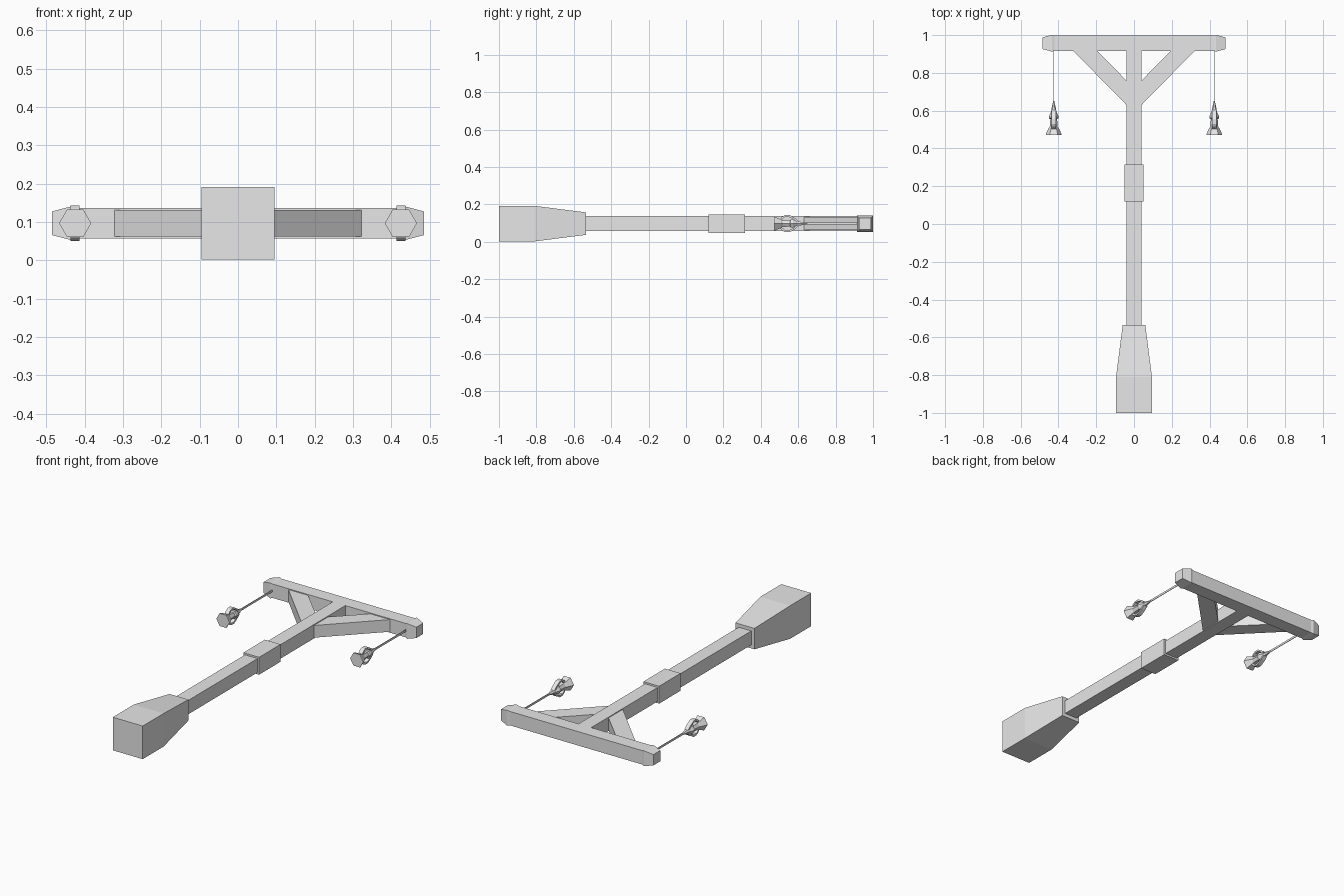
import bpy, bmesh, math
from mathutils import Vector

cube = bpy.data.objects.get("Cube")
if cube:
    bpy.data.objects.remove(cube)

MID = 0.097  # height of the centre line

grey = bpy.data.materials.new("light_grey")
grey.use_nodes = True
grey.diffuse_color = (0.8, 0.8, 0.8, 1)
grey.node_tree.nodes["Principled BSDF"].inputs["Base Color"].default_value = (0.8, 0.8, 0.8, 1)


def finish(name, bm):
    bmesh.ops.recalc_face_normals(bm, faces=bm.faces)
    mesh = bpy.data.meshes.new(name)
    bm.to_mesh(mesh)
    bm.free()
    mesh.materials.append(grey)
    obj = bpy.data.objects.new(name, mesh)
    bpy.context.collection.objects.link(obj)
    return obj


def loft(name, sections, origin, axis, sides=4, phase=math.pi / 4):
    """Regular polygon rings (distance along axis, circumradius) joined end to end."""
    axis = Vector(axis)
    up = Vector((0, 0, 1))
    side = up.cross(axis)
    bm = bmesh.new()
    rings = []
    for dist, radius in sections:
        ring = []
        for i in range(sides):
            a = phase + math.tau * i / sides
            p = Vector(origin) + axis * dist
            ring.append(bm.verts.new(p + (side * math.cos(a) + up * math.sin(a)) * radius))
        rings.append(ring)
    for a, b in zip(rings, rings[1:]):
        for i in range(sides):
            j = (i + 1) % sides
            bm.faces.new((a[i], a[j], b[j], b[i]))
    bm.faces.new(rings[0])
    bm.faces.new(rings[-1])
    return finish(name, bm)


def square(name, sections, origin, axis):
    """Square loft given half widths."""
    return loft(name, [(d, h * math.sqrt(2)) for d, h in sections], origin, axis)


def plate(name, outline, thickness, origin, u, v):
    """Flat outline in the u, v plane, extruded evenly to both sides."""
    u, v = Vector(u), Vector(v)
    n = u.cross(v)
    bm = bmesh.new()
    start = Vector(origin) - n * thickness / 2
    face = bm.faces.new([bm.verts.new(start + u * a + v * b) for a, b in outline])
    out = bmesh.ops.extrude_face_region(bm, geom=[face])
    moved = [g for g in out["geom"] if isinstance(g, bmesh.types.BMVert)]
    bmesh.ops.translate(bm, verts=moved, vec=n * thickness)
    return finish(name, bm)


# Post: foot, shaft and collar
centre = (0, 0, MID)
along = (0, 1, 0)
square("post_foot", [(-1, 0.095), (-0.81, 0.095), (-0.535, 0.06)], centre, along)
square("post_shaft", [(-0.56, 0.04), (0.93, 0.04)], centre, along)
square("post_collar", [(0.12, 0.05), (0.315, 0.05)], centre, along)

# Cross beam
beam = (0, 0.957, MID)
square("cross_beam", [(-0.43, 0.04), (0.43, 0.04)], beam, (1, 0, 0))

for label, s in (("left", 1), ("right", -1)):
    # Beam end cap and diagonal brace
    square(label + "_beam_cap", [(0.42, 0.04), (0.435, 0.044), (0.485, 0.031)], beam, (s, 0, 0))
    plate(label + "_brace", [(0.03, 0.62), (0.325, 0.92), (0.2, 0.92), (0.03, 0.75)],
          0.07, centre, (s, 0, 0), along)

    # Lantern: hanging rod, hexagonal body, side brackets
    hang = (s * 0.425, 0, MID)
    plate(label + "_lantern_rod", [(0.6, -0.006), (0.92, -0.006), (0.92, 0.006), (0.6, 0.006)],
          0.003, hang, along, (0, 0, 1))
    loft(label + "_lantern_body",
         [(0.47, 0.042), (0.475, 0.042), (0.508, 0.027), (0.515, 0.021), (0.555, 0.018),
          (0.56, 0.025), (0.572, 0.025), (0.595, 0.014), (0.61, 0.012), (0.65, 0.003)],
         hang, along, 6, 0)
    for end, t in (("upper", 1), ("lower", -1)):
        plate(label + "_lantern_bracket_" + end,
              [(0.5, 0.02), (0.515, 0.038), (0.53, 0.046), (0.555, 0.046), (0.585, 0.028),
               (0.605, 0.01), (0.59, 0.01), (0.575, 0.024), (0.55, 0.036), (0.53, 0.036), (0.51, 0.018)],
              0.024, hang, along, (0, 0, t))
